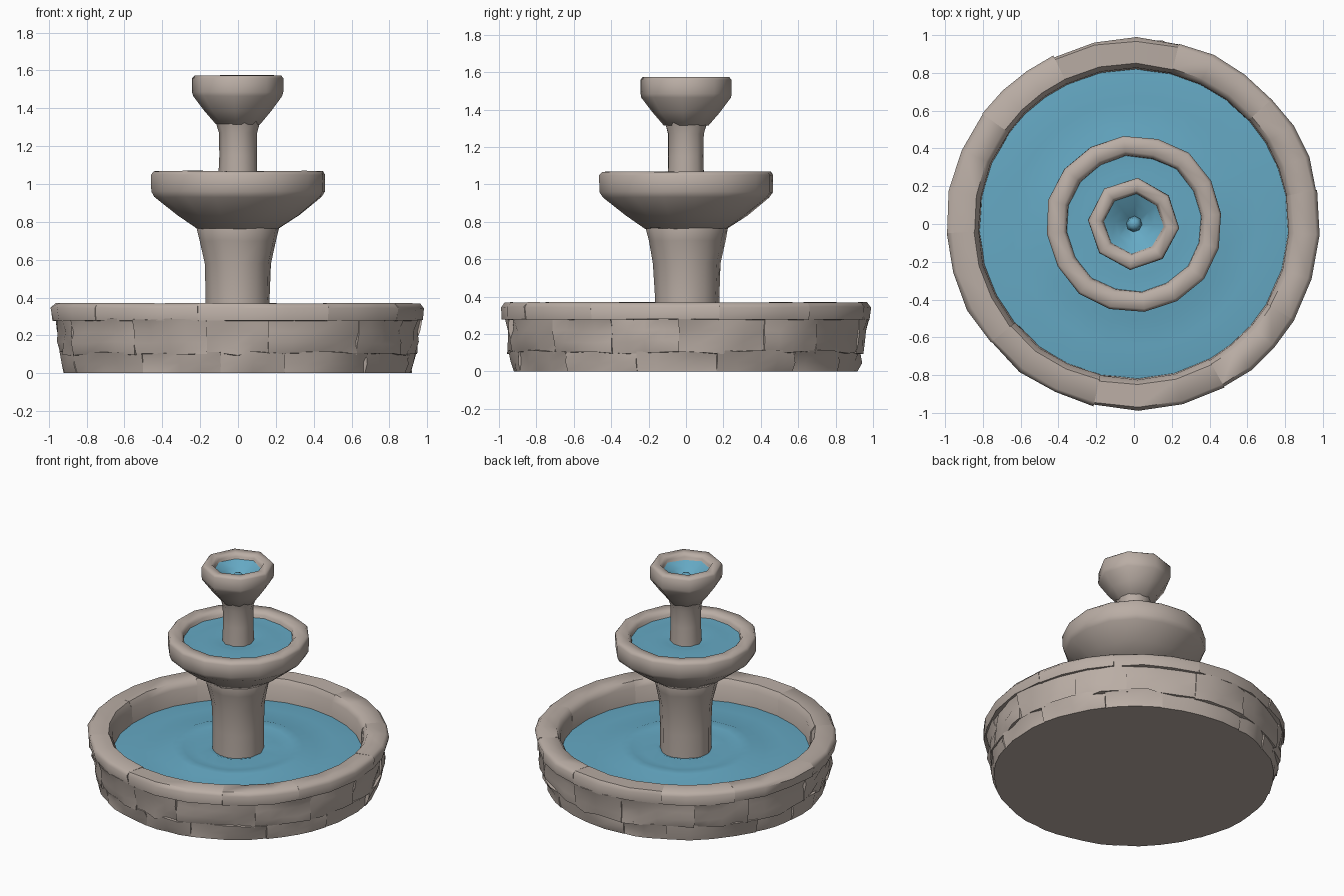
import bpy, bmesh, math, random

if "Cube" in bpy.data.objects:
    bpy.data.objects.remove(bpy.data.objects["Cube"])

random.seed(4)
TAU = 2 * math.pi


def material(name, rgb):
    m = bpy.data.materials.new(name)
    m.diffuse_color = (*rgb, 1)
    m.use_nodes = True
    m.node_tree.nodes["Principled BSDF"].inputs["Base Color"].default_value = m.diffuse_color
    return m


STONE = material("warm grey stone", (0.49, 0.42, 0.375))
WATER = material("blue water", (0.13, 0.395, 0.55))


def finish(name, bm, mat, angle):
    bmesh.ops.recalc_face_normals(bm, faces=bm.faces[:])
    me = bpy.data.meshes.new(name)
    bm.to_mesh(me)
    bm.free()
    ob = bpy.data.objects.new(name, me)
    bpy.context.collection.objects.link(ob)
    me.materials.append(mat)
    bpy.ops.object.select_all(action='DESELECT')
    ob.select_set(True)
    bpy.context.view_layer.objects.active = ob
    bpy.ops.object.shade_smooth_by_angle(angle=math.radians(angle))
    return ob


def lathe(name, profile, sides, mat, jitter=0.0, phase=0.0, angle=60):
    """Turn (radius, z) points about z, with hand-cut irregularity."""
    bm = bmesh.new()
    wob = [random.uniform(-1, 1) * jitter for _ in range(sides)]
    rings = []
    for r, z in profile:
        if r == 0:
            rings.append([bm.verts.new((0, 0, z))] * sides)
            continue
        ring = []
        for i in range(sides):
            a = phase + (i + wob[i] * 3) * TAU / sides
            rr = r + wob[i] + random.uniform(-.5, .5) * jitter
            zz = z + (random.uniform(-.4, .4) * jitter if z > 0 else 0)
            ring.append(bm.verts.new((rr * math.cos(a), rr * math.sin(a), zz)))
        rings.append(ring)
    for lo, hi in zip(rings, rings[1:]):
        for i in range(sides):
            j = (i + 1) % sides
            f = []
            for v in (lo[i], lo[j], hi[j], hi[i]):
                if v not in f:
                    f.append(v)
            bm.faces.new(f)
    ob = finish(name, bm, mat, angle)
    # Water sheets are open underneath, so make sure they face up
    if mat is WATER and sum(p.normal.z * p.area for p in ob.data.polygons) < 0:
        ob.data.flip_normals()
    return ob


def ring_of_stones(name, section, count, steps, phase, rough, offset):
    """Ring of cut blocks; section is a closed loop of (radius, z, roughness)."""
    bm = bmesh.new()
    cuts = [phase + (i + random.uniform(-.2, .2)) * TAU / count for i in range(count)]
    cuts.append(cuts[0] + TAU)
    for a0, a1 in zip(cuts, cuts[1:]):
        push = random.uniform(-offset, offset)
        slices = []
        for k in range(steps + 1):
            a = a0 + (a1 - a0) * k / steps
            end = 0.004 if k in (0, steps) else 0
            sl = []
            for r, z, w in section:
                rr = r + w * (push - end + random.uniform(-rough, rough))
                zz = z + (random.uniform(-.5, .5) * rough * w if z > 0 else 0)
                sl.append(bm.verts.new((rr * math.cos(a), rr * math.sin(a), zz)))
            slices.append(sl)
        n = len(section)
        for s, t in zip(slices, slices[1:]):
            for i in range(n):
                j = (i + 1) % n
                bm.faces.new((s[i], s[j], t[j], t[i]))
        bm.faces.new(slices[0])
        bm.faces.new(slices[-1])
    return finish(name, bm, STONE, 55)


# Basin core: flat underside and hidden floor
lathe("basin_core", [(0, 0), (0.905, 0), (0.925, 0.30), (0.87, 0.30),
                     (0.85, 0.12), (0.0, 0.12)], 48, STONE)

# Basin wall: two courses of rough blocks under the rim
ring_of_stones("lower_wall_stones",
               [(0.84, 0, 0), (0.918, 0, .4), (0.930, 0.05, 1), (0.94, 0.11, 1), (0.84, 0.12, 0)],
               13, 4, 0.2, 0.015, 0.006)
ring_of_stones("middle_wall_stones",
               [(0.84, 0.09, 0), (0.942, 0.10, 1), (0.954, 0.16, 1), (0.954, 0.22, 1),
                (0.965, 0.285, 1), (0.84, 0.29, 0)],
               14, 4, 0.45, 0.015, 0.007)

# Basin rim: overhanging coping stones
ring_of_stones("basin_rim_stones",
               [(0.815, 0.14, 0), (0.90, 0.272, 0), (0.98, 0.278, 1), (0.990, 0.345, 1),
                (0.968, 0.370, .6), (0.850, 0.366, .6), (0.825, 0.325, .6)],
               10, 3, 0.1, 0.007, 0.003)

# Column with the middle bowl
lathe("lower_column", [(0, 0.13), (0.174, 0.13), (0.172, 0.40), (0.178, 0.58),
                       (0.205, 0.70), (0.222, 0.765), (0.20, 0.85), (0, 0.85)],
      12, STONE, 0.007, 0.1)
lathe("middle_bowl", [(0, 0.75), (0.222, 0.765), (0.33, 0.835), (0.45, 0.93),
                      (0.468, 0.96), (0.470, 1.05), (0.455, 1.068), (0.385, 1.067),
                      (0.365, 1.045), (0.355, 0.98), (0, 0.97)],
      16, STONE, 0.006, 0.12)

# Upper column with the top bowl
lathe("upper_column", [(0, 0.98), (0.105, 0.98), (0.099, 1.15), (0.100, 1.27),
                       (0.118, 1.33), (0, 1.36)], 10, STONE, 0.003)
lathe("top_bowl", [(0, 1.30), (0.116, 1.315), (0.175, 1.385), (0.235, 1.465),
                   (0.242, 1.485), (0.241, 1.56), (0.228, 1.574), (0.175, 1.572),
                   (0.16, 1.55), (0.145, 1.47), (0.03, 1.42), (0, 1.42)],
      8, STONE, 0.004, -0.09)

# Water: rippled pools and the funnel with its small jet
lathe("basin_water", [(0.15, 0.235), (0.20, 0.25), (0.28, 0.232), (0.36, 0.248),
                      (0.43, 0.252), (0.52, 0.222), (0.65, 0.230), (0.84, 0.21)],
      28, WATER, 0.004, angle=60)
lathe("middle_water", [(0.085, 1.02), (0.13, 1.018), (0.19, 1.03), (0.27, 1.02), (0.372, 1.025)],
      20, WATER, 0.002, angle=60)
lathe("top_water", [(0, 1.505), (0.022, 1.503), (0.036, 1.485), (0.042, 1.455),
                    (0.10, 1.50), (0.162, 1.535)], 8, WATER, 0.002, -0.09)
